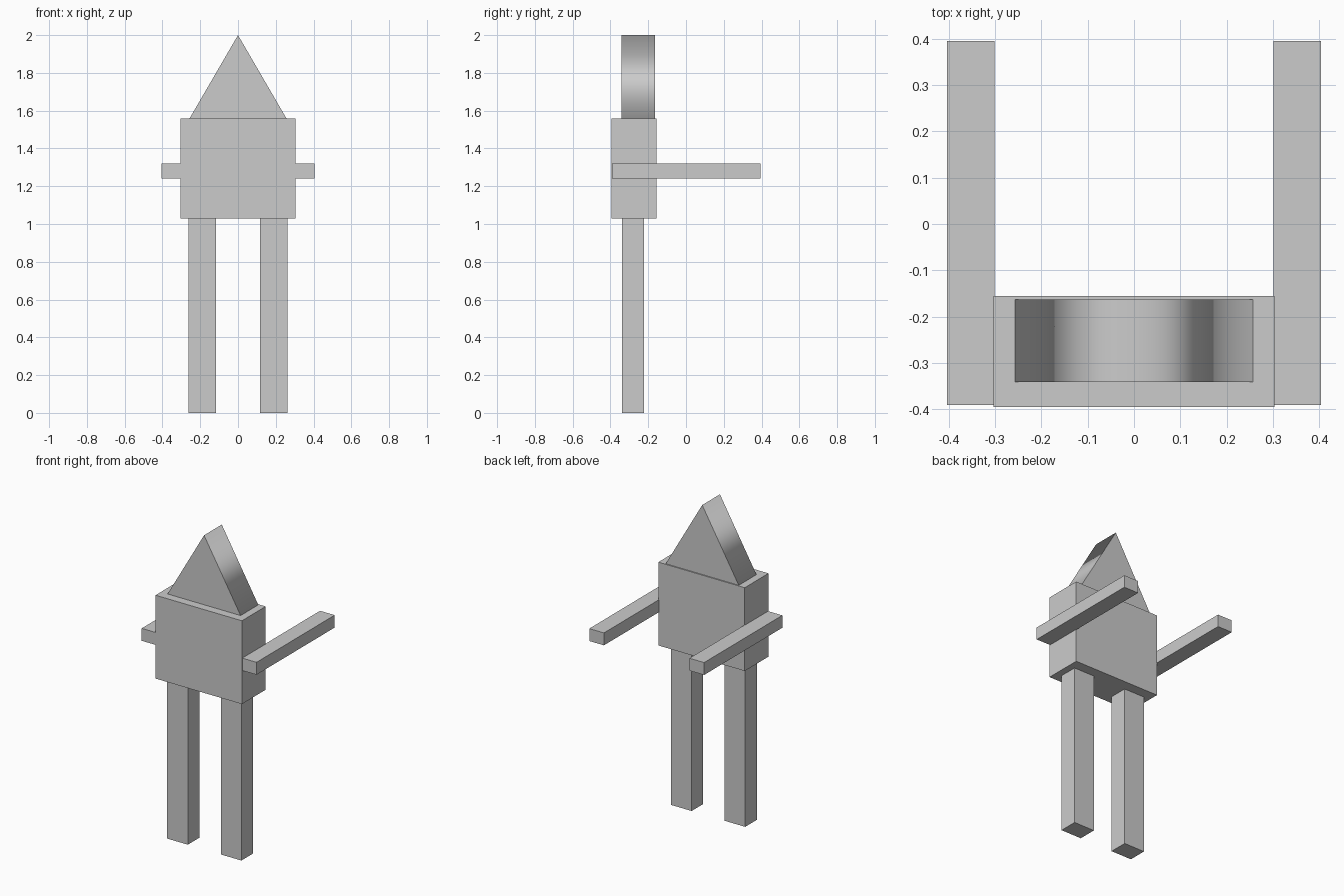
import bpy

if "Cube" in bpy.data.objects:
    bpy.data.objects.remove(bpy.data.objects["Cube"])


def prism(name, outline, y0, y1):
    """Extrude an x-z outline (counter-clockwise seen from the front) along y."""
    n = len(outline)
    verts = [(x, y, z) for y in (y0, y1) for x, z in outline]
    faces = [tuple(range(n)), tuple(range(2 * n - 1, n - 1, -1))]
    faces += [(i, i + n, (i + 1) % n + n, (i + 1) % n) for i in range(n)]
    mesh = bpy.data.meshes.new(name)
    mesh.from_pydata(verts, [], faces)
    mesh.update()
    obj = bpy.data.objects.new(name, mesh)
    bpy.context.collection.objects.link(obj)
    return obj


def box(name, x0, x1, y0, y1, z0, z1):
    return prism(name, [(x0, z0), (x1, z0), (x1, z1), (x0, z1)], y0, y1)


# Torso block
box("torso", -0.304, 0.304, -0.395, -0.156, 1.028, 1.558)

# Legs and backward-reaching arms, one per side
for side, s in (("left", -1), ("right", 1)):
    lx = sorted((s * 0.116, s * 0.261))
    box(side + "_leg", *lx, -0.339, -0.222, 0.0, 1.028)
    ax = sorted((s * 0.301, s * 0.404))
    box(side + "_arm", *ax, -0.391, 0.395, 1.24, 1.319)

# Three-sided head: flat front and back, smooth-shaded rim
head = prism("head", [(-0.257, 1.558), (0.257, 1.558), (0, 2.0)], -0.341, -0.163)
for face in head.data.polygons:
    face.use_smooth = abs(face.normal.y) < 0.5
